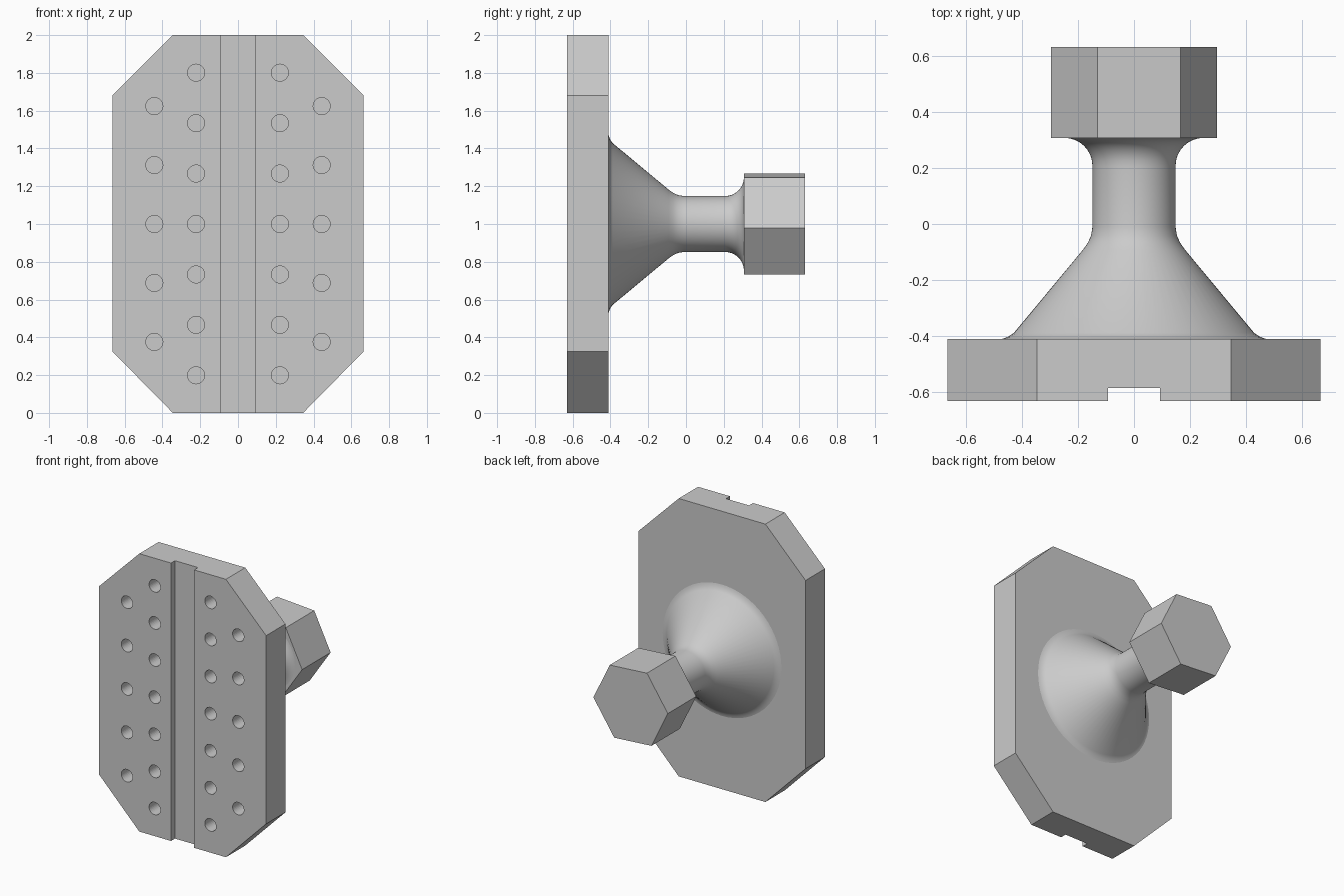
import bpy, bmesh, math
from mathutils import Matrix, Vector

cube = bpy.data.objects.get("Cube")
if cube:
    bpy.data.objects.remove(cube, do_unlink=True)

grey = bpy.data.materials.new("plain_grey")
grey.use_nodes = True
colour = (0.6, 0.6, 0.6, 1)
grey.diffuse_color = colour
grey.node_tree.nodes["Principled BSDF"].inputs["Base Color"].default_value = colour

MID = 1.0                      # height of the shaft axis
FRONT, BACK = -0.63, -0.41     # plate faces
HOLE_R, HOLE_DEPTH = 0.045, 0.11


def finish(bm, name):
    bmesh.ops.recalc_face_normals(bm, faces=bm.faces)
    mesh = bpy.data.meshes.new(name)
    bm.to_mesh(mesh)
    bm.free()
    mesh.materials.append(grey)
    obj = bpy.data.objects.new(name, mesh)
    bpy.context.collection.objects.link(obj)
    return obj


def prism(bm, outline, y0, y1):
    """Extrude an (x, z) outline along y."""
    face = bm.faces.new([bm.verts.new((x, y0, z)) for x, z in outline])
    new = bmesh.ops.extrude_face_region(bm, geom=[face])["geom"]
    verts = [v for v in new if isinstance(v, bmesh.types.BMVert)]
    bmesh.ops.translate(bm, verts=verts, vec=(0, y1 - y0, 0))


def ring(cx, cz, radius, sides, start=0.0):
    angles = [start + math.tau * i / sides for i in range(sides)]
    return [(cx + radius * math.cos(a), cz + radius * math.sin(a)) for a in angles]


# Plate with clipped corners
bm = bmesh.new()
corner = [(0.345, 2.0), (0.665, 1.68), (0.665, 0.325), (0.345, 0.0)]
prism(bm, corner + [(-x, z) for x, z in reversed(corner)], FRONT, BACK)
plate = finish(bm, "plate")

# Cutter for the vertical groove and the blind holes
bm = bmesh.new()
prism(bm, [(-0.092, -0.1), (0.092, -0.1), (0.092, 2.1), (-0.092, 2.1)],
      FRONT - 0.1, FRONT + 0.045)
for side in (-1, 1):
    for x, count, step in ((0.222, 7, 0.267), (0.443, 5, 0.312)):
        for i in range(count):
            z = MID + (i - (count - 1) / 2) * step
            prism(bm, ring(side * x, z, HOLE_R, 32), FRONT - 0.1, FRONT + HOLE_DEPTH)
cutter = finish(bm, "plate_cutter")
cutter.hide_render = True
cutter.hide_viewport = True
cut = plate.modifiers.new("groove_and_holes", "BOOLEAN")
cut.operation = "DIFFERENCE"
cut.solver = "EXACT"
cut.object = cutter

# Apply the cut and drop the cutter
bpy.context.view_layer.update()
cut_mesh = bpy.data.meshes.new_from_object(
    plate.evaluated_get(bpy.context.evaluated_depsgraph_get()))
plate.modifiers.clear()
plate.data = cut_mesh
bpy.data.objects.remove(cutter, do_unlink=True)

# Flared shaft: turned profile as (radius, y), with a rounded fillet at the head
profile = [(0.48, -0.412), (0.465, -0.408), (0.447, -0.401), (0.428, -0.388),
           (0.182, -0.092), (0.165, -0.068), (0.153, -0.042), (0.148, -0.01), (0.148, 0.205)]
fillet = 0.1
for i in range(1, 9):
    a = math.pi / 2 * i / 8
    profile.append((0.148 + fillet * (1 - math.cos(a)), 0.207 + fillet * math.sin(a)))
bm = bmesh.new()
verts = [bm.verts.new((r, y, MID)) for r, y in profile]
edges = [bm.edges.new(pair) for pair in zip(verts, verts[1:])]
bmesh.ops.spin(bm, geom=verts + edges, cent=(0, 0, MID), axis=(0, 1, 0),
               angle=math.tau, steps=64)
bmesh.ops.remove_doubles(bm, verts=bm.verts, dist=0.0005)
shaft = finish(bm, "flared_shaft")
for poly in shaft.data.polygons:
    poly.use_smooth = True

# Six-sided head, turned slightly about the shaft
bm = bmesh.new()
prism(bm, ring(0, MID, 0.297, 6, math.radians(-4)), 0.306, 0.63)
finish(bm, "hex_head")
